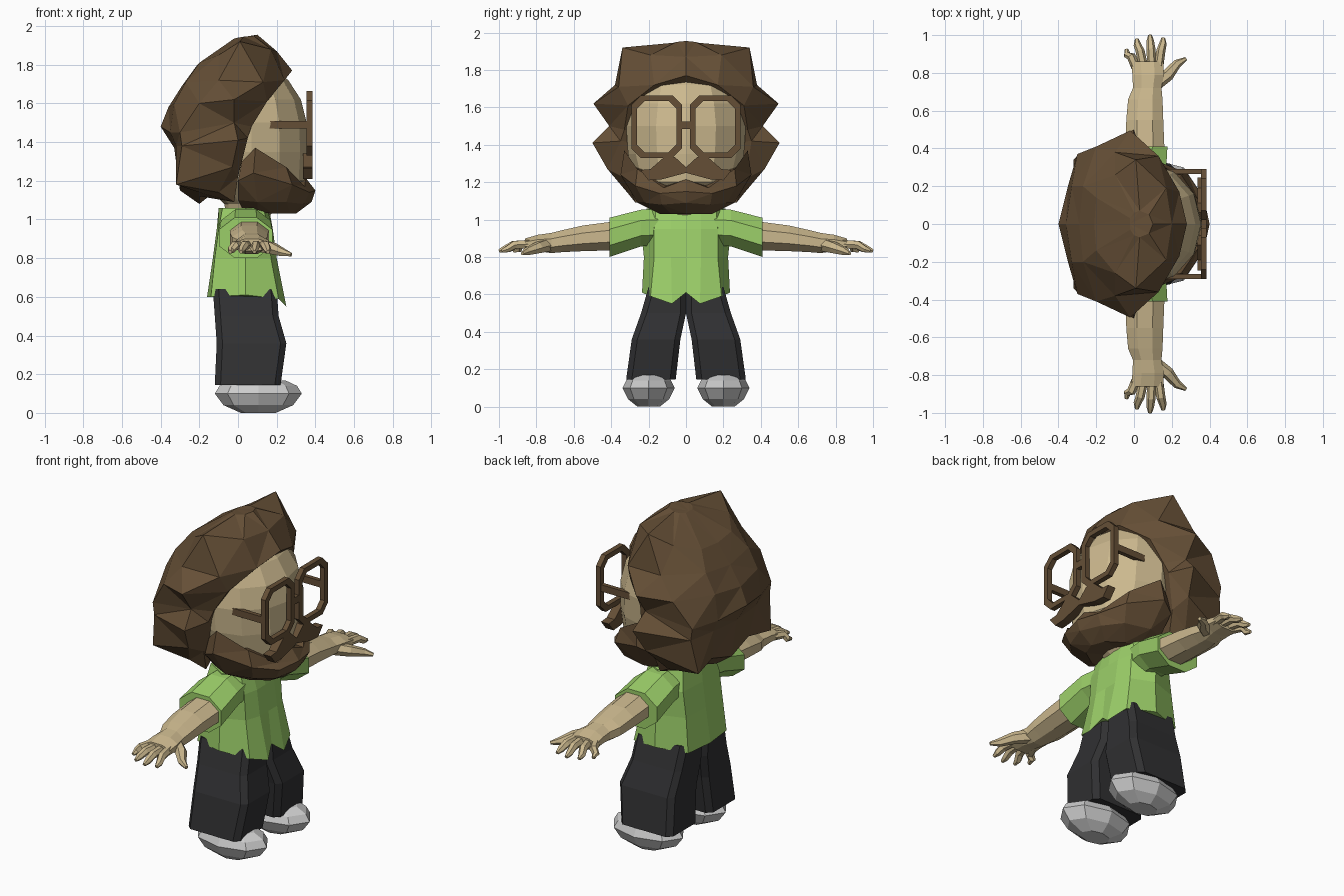
import bpy, bmesh
from math import cos, sin, pi
from mathutils import Vector


def material(name, rgb):
    m = bpy.data.materials.new(name)
    m.diffuse_color = (*rgb, 1)
    return m


SKIN = material("skin", (.60, .48, .27))
HAIR = material("brown", (.13, .078, .037))
SHIRT = material("green", (.33, .62, .14))
PANTS = material("charcoal", (.03, .03, .032))


def loft(name, rings, mat=None, tri=False, wrap=False):
    """Skin a stack of equal-length rings; cap the ends or join them."""
    bm = bmesh.new()
    vs = [[bm.verts.new(p) for p in r] for r in rings]
    n = len(vs[0])
    pairs = list(zip(vs, vs[1:])) + ([(vs[-1], vs[0])] if wrap else [])
    for a, b in pairs:
        for i in range(n):
            j = (i + 1) % n
            bm.faces.new((a[i], a[j], b[j], b[i]))
    if not wrap:
        bm.faces.new(vs[0])
        bm.faces.new(vs[-1])
    bmesh.ops.recalc_face_normals(bm, faces=bm.faces)
    if tri:
        bmesh.ops.triangulate(bm, faces=bm.faces)
    me = bpy.data.meshes.new(name)
    bm.to_mesh(me)
    bm.free()
    ob = bpy.data.objects.new(name, me)
    bpy.context.collection.objects.link(ob)
    if mat:
        me.materials.append(mat)
    return ob


def sym(half):
    """Close a half ring across y = 0."""
    return half + [(x, -y, z) for x, y, z in half[-2:0:-1]]


def oval_z(z, cx, cy, rx, ry, n=8):
    return [(cx + rx * cos(2 * pi * i / n), cy + ry * sin(2 * pi * i / n), z) for i in range(n)]


def oval_y(y, cx, cz, rx, rz, n=8):
    return [(cx + rx * cos(2 * pi * (i + .5) / n) * 1.06, y, cz + rz * sin(2 * pi * (i + .5) / n) * 1.06)
            for i in range(n)]


def tube(name, pts, radii, mat, n=6):
    rings = []
    for k, p in enumerate(pts):
        d = Vector(pts[min(k + 1, len(pts) - 1)]) - Vector(pts[max(k - 1, 0)])
        q = d.to_track_quat('Z', 'Y')
        rings.append([Vector(p) + q @ Vector((radii[k] * cos(2 * pi * i / n), radii[k] * sin(2 * pi * i / n), 0))
                      for i in range(n)])
    return loft(name, rings, mat)


def flip(rings, s):
    return [[(x, s * y, z) for x, y, z in r] for r in rings]


# Head and neck
loft("head", [oval_z(z, cx, 0, rx, ry, 12) for z, cx, rx, ry in [
    (1.0, .04, .1, .1), (1.08, .08, .15, .15), (1.2, .08, .27, .27), (1.35, .07, .29, .31),
    (1.5, .07, .285, .32), (1.62, .06, .265, .3), (1.72, .05, .21, .26), (1.8, .03, .14, .18)]], SKIN)

# Hair: jagged upper mass flowing into the lower lobe
loft("hair", [sym(r) for r in [
    [(.10, 0, 1.955), (.08, .05, 1.95), (.03, .07, 1.945), (0, .06, 1.94), (-.02, .03, 1.935), (-.02, 0, 1.935)],
    [(.20, 0, 1.87), (.17, .19, 1.88), (.01, .34, 1.92), (-.10, .26, 1.85), (-.20, .14, 1.81), (-.21, 0, 1.80)],
    [(.28, 0, 1.77), (.24, .17, 1.72), (.13, .36, 1.71), (-.10, .38, 1.72), (-.27, .20, 1.71), (-.29, 0, 1.69)],
    [(.10, 0, 1.60), (.15, .31, 1.61), (-.02, .495, 1.62), (-.20, .41, 1.6), (-.33, .20, 1.6), (-.36, 0, 1.58)],
    [(.0, 0, 1.45), (.07, .33, 1.48), (-.02, .41, 1.5), (-.30, .37, 1.45), (-.35, .20, 1.45), (-.40, 0, 1.48)],
    [(.0, 0, 1.40), (.05, .35, 1.42), (0, .50, 1.41), (-.29, .37, 1.38), (-.32, .20, 1.38), (-.33, 0, 1.37)],
    [(-.05, 0, 1.25), (0, .32, 1.22), (-.03, .42, 1.27), (-.32, .34, 1.18), (-.29, .17, 1.2), (-.3, 0, 1.15)],
    [(-.10, 0, 1.16), (-.02, .27, 1.09), (-.1, .31, 1.14), (-.2, .25, 1.14), (-.2, .12, 1.12), (-.2, 0, 1.08)],
]], HAIR, tri=True)

# Beard
loft("beard", [sym(r) for r in [
    [(.35, 0, 1.215), (.345, .12, 1.17), (.25, .26, 1.27), (.09, .33, 1.37), (.02, .30, 1.3), (.05, 0, 1.25)],
    [(.40, 0, 1.15), (.37, .14, 1.14), (.28, .27, 1.18), (.08, .35, 1.24), (0, .31, 1.2), (0, 0, 1.15)],
    [(.38, 0, 1.09), (.34, .13, 1.08), (.25, .22, 1.09), (.10, .26, 1.09), (0, .22, 1.1), (0, 0, 1.1)],
    [(.30, 0, 1.03), (.27, .08, 1.03), (.18, .14, 1.03), (.10, .16, 1.04), (.02, .15, 1.06), (.02, 0, 1.06)],
]], HAIR, tri=True)

# Moustache
tache = [(0, 1.28), (.06, 1.335), (.11, 1.34), (.19, 1.27), (.245, 1.265), (.2, 1.21), (.13, 1.215), (0, 1.25)]
loft("moustache", [sym([(x, y, z) for y, z in tache]) for x in (.335, .385)], HAIR)


# Glasses
def octagon(x, cy, cz, hy, hz, c):
    return [(x, cy + a, cz + b) for a, b in [
        (hy, hz - c), (hy - c, hz), (c - hy, hz), (-hy, hz - c),
        (-hy, c - hz), (c - hy, -hz), (hy - c, -hz), (hy, c - hz)]]


def bar(name, x0, x1, y0, y1, z0, z1):
    loft(name, [[(x, y0, z0), (x, y1, z0), (x, y1, z1), (x, y0, z1)] for x in (x0, x1)], HAIR)


for s, side in ((1, "left"), (-1, "right")):
    loft(side + "_glasses_rim", [octagon(x, s * .157, 1.497, .135 - d, .167 - d, .05 - d * .3)
                                 for x, d in ((.355, 0), (.385, 0), (.385, .03), (.355, .03))],
         HAIR, wrap=True)
    bar(side + "_glasses_temple", .16, .36, s * .265, s * .29, 1.47, 1.51)
bar("glasses_bridge", .357, .383, -.03, .03, 1.485, 1.525)

# Shirt body with pointed front hem
loft("shirt", [sym(r) for r in [
    [(.16, 0, 1.06), (.15, .08, 1.06), (.13, .16, 1.06), (.04, .21, 1.06), (-.08, .14, 1.06), (-.1, 0, 1.06)],
    [(.18, 0, .95), (.18, .08, .95), (.16, .17, .95), (.04, .24, .95), (-.1, .17, .95), (-.11, 0, .95)],
    [(.2, 0, .8), (.2, .08, .8), (.17, .17, .8), (.04, .225, .8), (-.12, .17, .8), (-.13, 0, .8)],
    [(.22, 0, .61), (.25, .075, .55), (.21, .19, .59), (.04, .235, .61), (-.14, .18, .6), (-.16, 0, .6)],
]], SHIRT)

FINGERS = {"index": (.13, .155, .985), "middle": (.095, .085, 1.0), "ring": (.05, .015, .98), "little": (.01, -.04, .925)}

for s, side in ((1, "left"), (-1, "right")):
    # Sleeve
    loft(side + "_sleeve", flip([oval_y(.12, .04, .96, .11, .1), oval_y(.24, .04, .955, .13, .10),
                                 oval_y(.41, .04, .905, .14, .107)], s), SHIRT)
    # Arm and palm
    loft(side + "_arm", flip([oval_y(*a) for a in [
        (.36, .06, .915, .105, .08), (.55, .057, .9, .1, .07), (.66, .06, .885, .093, .06),
        (.72, .07, .875, .077, .055), (.79, .075, .875, .085, .045), (.86, .07, .868, .087, .032)]], s), SKIN)
    # Fingers and thumb
    for f, (bx, tx, ty) in FINGERS.items():
        m = (bx + tx) / 2
        tube(f"{side}_{f}_finger", [(bx, s * .83, .87), (m, s * (.85 + ty) / 2, .865),
                                    (tx * .85 + m * .15, s * (ty - .03), .842), (tx, s * ty, .832)],
             (.025, .024, .02, .01), SKIN)
    tube(side + "_thumb", [(.11, s * .74, .865), (.18, s * .79, .85), (.23, s * .85, .83), (.275, s * .875, .818)],
         (.038, .033, .023, .01), SKIN)

    # Trouser leg
    rings = []
    for z, x0, x1, y0, y1 in [(.64, -.13, .2, 0, .2), (.5, -.12, .21, 0, .24),
                              (.36, -.11, .25, .03, .29), (.145, -.12, .22, .055, .32)]:
        c = .03
        rings.append([(x0 + c, y0, z), (x1 - c, y0, z), (x1, y0 + c, z), (x1, y1 - c, z),
                      (x1 - c, y1, z), (x0 + c, y1, z), (x0, y1 - c, z), (x0, y0 + c, z)])
    loft(side + "_trouser_leg", flip(rings, s), PANTS)
    # Ankle and shoe
    loft(side + "_ankle", [oval_z(z, .04, s * .2, .07, .06) for z in (.1, .2)], SKIN)
    loft(side + "_shoe", [oval_z(z, .105, s * .2, rx, ry) for z, rx, ry in [
        (0, .09, .06), (.04, .18, .11), (.1, .225, .14), (.14, .2, .12), (.168, .14, .09)]])
